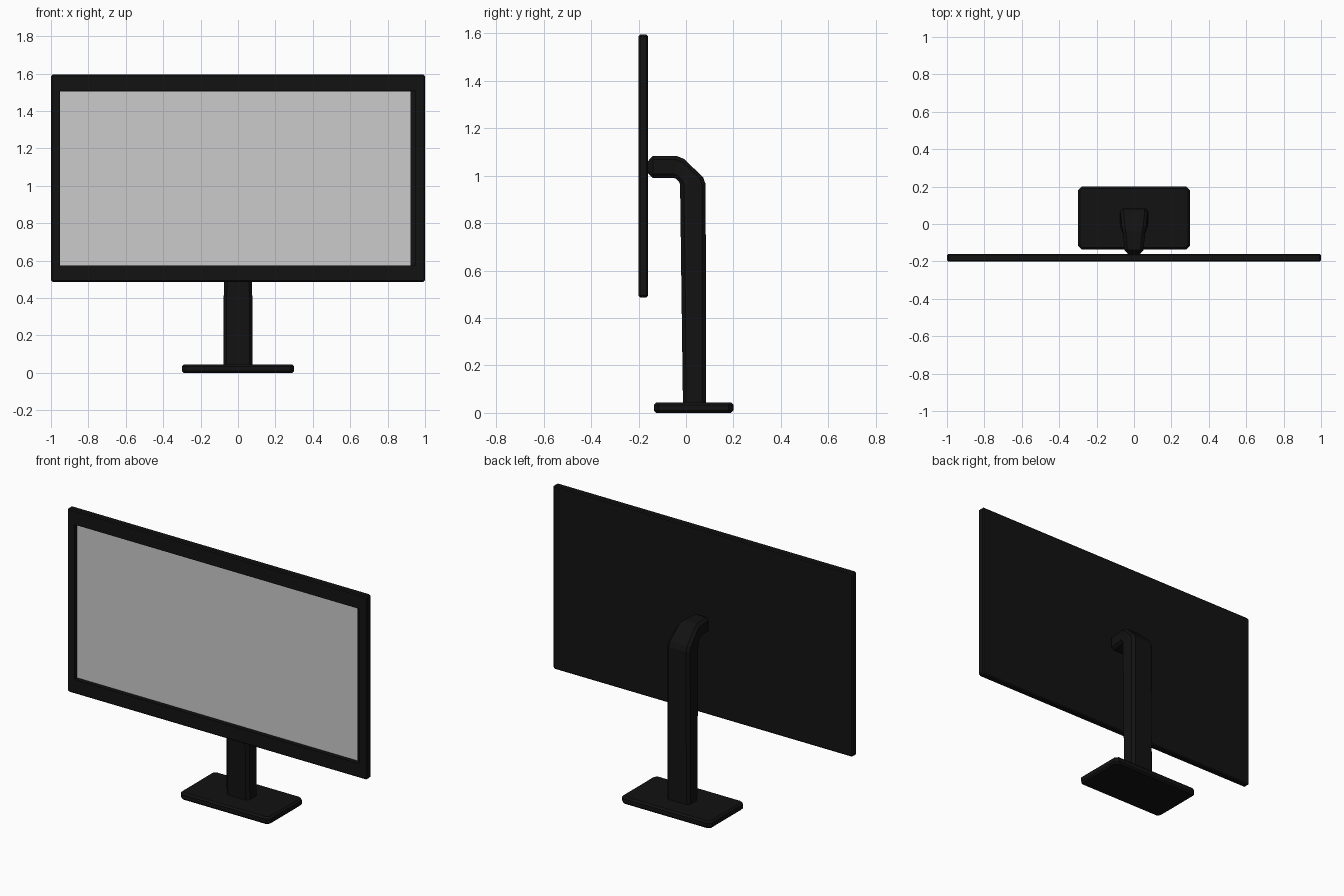
import bpy, bmesh

if "Cube" in bpy.data.objects:
    bpy.data.objects.remove(bpy.data.objects["Cube"])

black = bpy.data.materials.new("black_plastic")
black.diffuse_color = (0.006, 0.006, 0.006, 1)
black.use_nodes = True
black.node_tree.nodes["Principled BSDF"].inputs["Base Color"].default_value = black.diffuse_color


def ring(x0, x1, a, b, c):
    """Chamfered rectangle spanning x0..x1 and the (y, z) points a..b."""
    length = ((b[0] - a[0]) ** 2 + (b[1] - a[1]) ** 2) ** 0.5
    t = c / length
    corners = [(x0 + c, 0), (x1 - c, 0), (x1, t), (x1, 1 - t),
               (x1 - c, 1), (x0 + c, 1), (x0, 1 - t), (x0, t)]
    return [(x, a[0] + (b[0] - a[0]) * s, a[1] + (b[1] - a[1]) * s)
            for x, s in corners]


def loft(name, rings, mat=None):
    """Skin a closed solid through a list of rings."""
    bm = bmesh.new()
    loops = [[bm.verts.new(p) for p in r] for r in rings]
    for r0, r1 in zip(loops, loops[1:]):
        for i in range(8):
            j = (i + 1) % 8
            bm.faces.new((r0[i], r0[j], r1[j], r1[i]))
    bm.faces.new(loops[0])
    bm.faces.new(loops[-1])
    bmesh.ops.recalc_face_normals(bm, faces=bm.faces)
    mesh = bpy.data.meshes.new(name)
    bm.to_mesh(mesh)
    bm.free()
    if mat:
        mesh.materials.append(mat)
    obj = bpy.data.objects.new(name, mesh)
    bpy.context.collection.objects.link(obj)
    return obj


def upright(y, inset, c):
    return ring(-1 + inset, 1 - inset, (y, 0.487 + inset), (y, 1.594 - inset), c)


def opening(y):
    return ring(-0.952, 0.95, (y, 0.573), (y, 1.507), 0.001)


# Display housing with recessed front opening
loft("display_housing", [
    upright(-0.16, 0.006, 0.006), upright(-0.166, 0, 0.008),
    upright(-0.194, 0, 0.008), upright(-0.2, 0.006, 0.006),
    opening(-0.2), opening(-0.174)], black)

# Screen panel lying in the recess
loft("screen", [ring(-0.951, 0.922, (y, 0.575), (y, 1.505), 0.001)
                for y in (-0.173, -0.177)])


# Foot plate with chamfered edges
def flat(z, inset, c):
    return ring(-0.3 + inset, 0.3 - inset, (-0.135 + inset, z), (0.2 - inset, z), c)


loft("foot_plate", [flat(0, 0.01, 0.016), flat(0.01, 0, 0.02),
                    flat(0.034, 0, 0.02), flat(0.044, 0.01, 0.016)], black)

# Stand column bending forward into the arm: front/lower, back/upper, half width
stations = [
    ((-0.013, 0.04), (0.084, 0.04), 0.077),
    ((-0.025, 0.963), (0.083, 0.963), 0.075),
    ((-0.031, 0.975), (0.072, 0.993), 0.073),
    ((-0.042, 0.987), (-0.008, 1.07), 0.065),
    ((-0.052, 0.990), (-0.04, 1.083), 0.060),
    ((-0.14, 0.990), (-0.14, 1.083), 0.050),
    ((-0.163, 1.012), (-0.163, 1.058), 0.030),
]
loft("stand_arm", [ring(-w, w, a, b, 0.016 if w > 0.04 else 0.01)
                   for a, b, w in stations], black)
